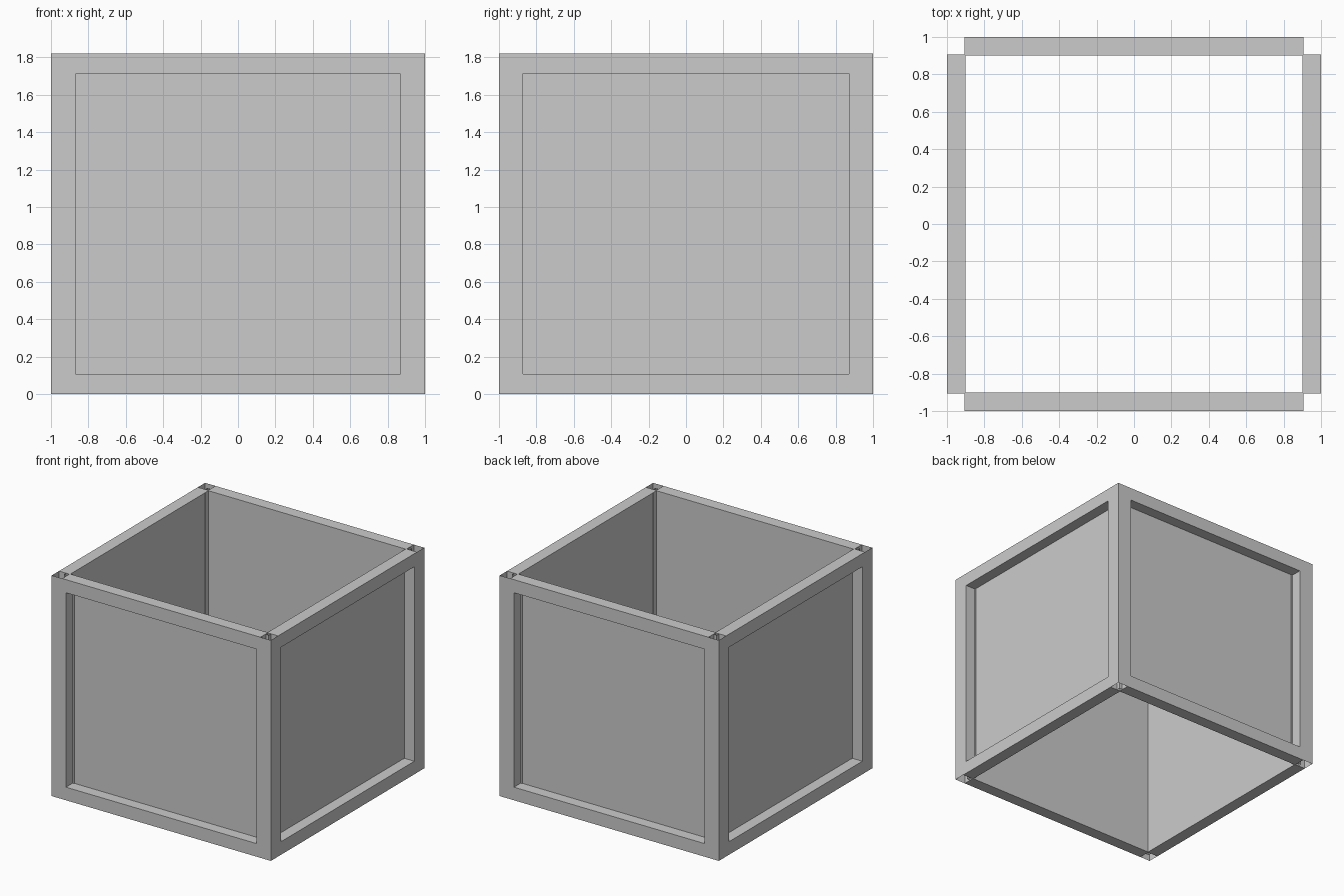
import bpy, bmesh
from math import pi
from mathutils import Matrix

if "Cube" in bpy.data.objects:
    bpy.data.objects.remove(bpy.data.objects["Cube"])

H = 1.82        # overall height
RAIL = 0.108    # rail height
IN, OUT = 0.905, 0.998


def make_object(name, bm, turn):
    # rotate the part onto one of the four sides
    bmesh.ops.rotate(bm, verts=bm.verts, cent=(0, 0, 0),
                     matrix=Matrix.Rotation(turn * pi / 2, 3, 'Z'))
    mesh = bpy.data.meshes.new(name)
    bm.to_mesh(mesh)
    bm.free()
    obj = bpy.data.objects.new(name, mesh)
    bpy.context.collection.objects.link(obj)
    return obj


def box(name, lo, hi, turn):
    bm = bmesh.new()
    bmesh.ops.create_cube(bm, size=1)
    for v in bm.verts:
        v.co = [(a + b) / 2 + c * (b - a) for a, b, c in zip(lo, hi, v.co)]
    make_object(name, bm, turn)


def open_tube(name, profile, turn):
    # uncapped vertical extrusion of a closed outline
    bm = bmesh.new()
    low = [bm.verts.new((x, y, 0)) for x, y in profile]
    top = [bm.verts.new((x, y, H)) for x, y in profile]
    n = len(profile)
    for i in range(n):
        j = (i + 1) % n
        bm.faces.new((low[i], low[j], top[j], top[i]))
    make_object(name, bm, turn)


# corner post outline: outer corner, side webs, panel lips, inner corner
half = [(0.87, 1.0), (0.87, 0.912), (0.858, 0.912), (0.858, 0.898)]
post = [(1.0, 1.0)] + half + [(0.898, 0.898)] + [(y, x) for x, y in reversed(half)]
# screw channel inside the post
channel = [(0.935, 0.935), (0.908, 0.935), (0.908, 0.908), (0.935, 0.908)]

for turn, side in enumerate(("front", "right", "back", "left")):
    box(side + "_bottom_rail", (-IN, -1.0, 0), (IN, -0.9, RAIL), turn)
    box(side + "_top_rail", (-IN, -1.0, H - RAIL), (IN, -0.9, H), turn)
    box(side + "_panel", (-0.87, -0.908, RAIL - 0.01),
        (0.87, -0.902, H - RAIL + 0.01), turn)
    open_tube("corner_post_%d" % (turn + 1), post, turn)
    open_tube("screw_channel_%d" % (turn + 1), channel, turn)
